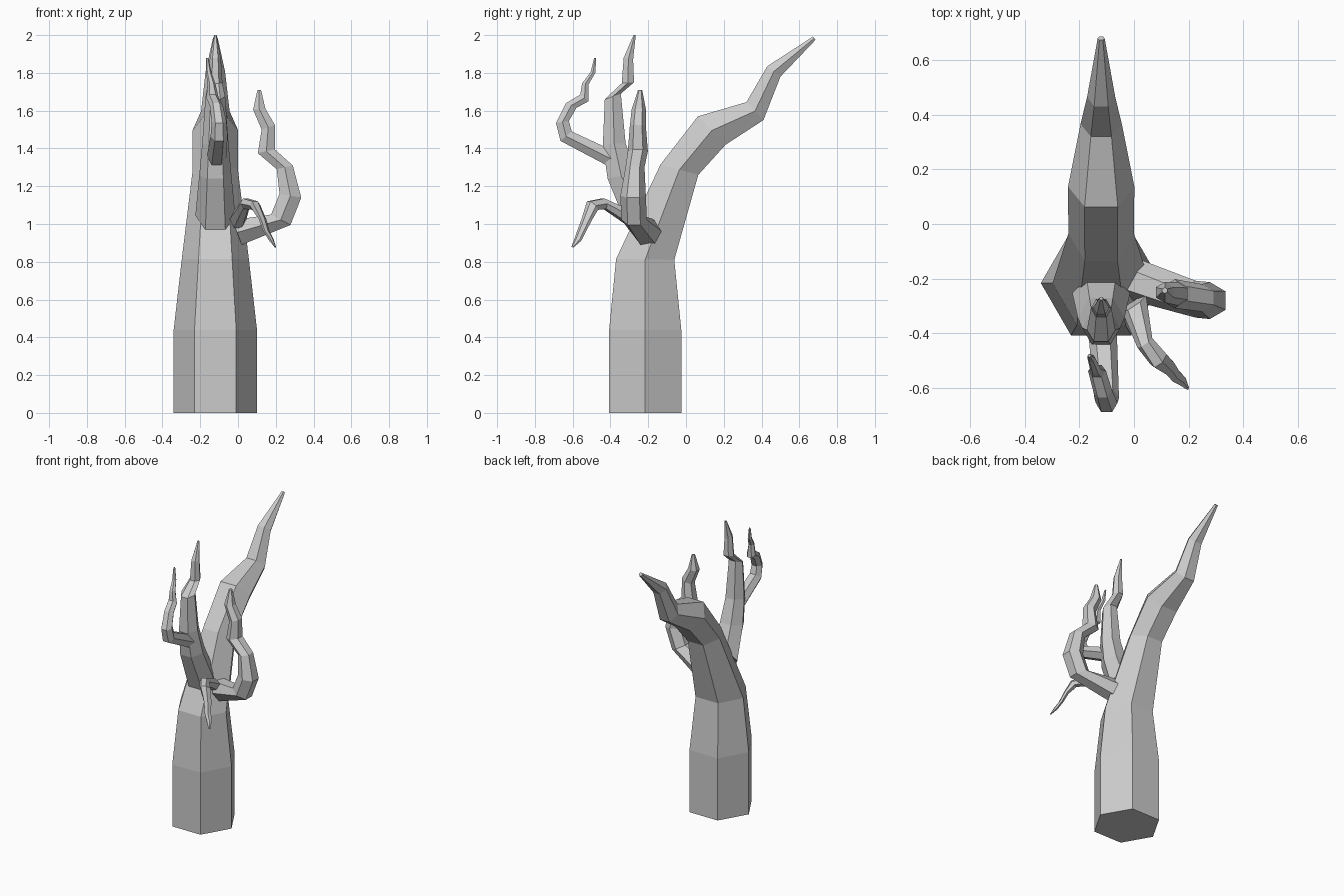
import bpy, bmesh, math
from mathutils import Vector


def limb(name, rings, plane="yz", side=(1, 0, 0)):
    """Six-sided limb. Each ring: (depth, p1, z1, p2, z2), giving the middles
    of two opposite hexagon edges in the side (yz) or front (xz) plane."""
    bm = bmesh.new()
    side = Vector(side).normalized()
    loops = []
    for d, p1, z1, p2, z2 in rings:
        if plane == "yz":
            a, b = Vector((d, p1, z1)), Vector((d, p2, z2))
        else:
            a, b = Vector((p1, d, z1)), Vector((p2, d, z2))
        v = (a - b) / 2 / math.sin(math.pi / 3)
        u = side * v.length
        loops.append([bm.verts.new((a + b) / 2
                                   + u * math.cos(i * math.pi / 3)
                                   + v * math.sin(i * math.pi / 3))
                      for i in range(6)])
    for lo, hi in zip(loops, loops[1:]):
        for i in range(6):
            j = (i + 1) % 6
            bm.faces.new((lo[i], lo[j], hi[j], hi[i]))
    bm.faces.new(loops[0])
    bm.faces.new(loops[-1])
    bmesh.ops.recalc_face_normals(bm, faces=bm.faces)
    mesh = bpy.data.meshes.new(name)
    bm.to_mesh(mesh)
    bm.free()
    obj = bpy.data.objects.new(name, mesh)
    bpy.context.collection.objects.link(obj)


# Trunk, bending backwards into the main bough
X = -0.12
limb("trunk", [
    (X, -0.407, 0.0, -0.025, 0.0),
    (X, -0.407, 0.44, -0.025, 0.44),
    (X, -0.37, 0.815, -0.062, 0.81),
    (X, -0.135, 1.315, 0.065, 1.26),
    (X, 0.063, 1.57, 0.21, 1.42),
    (X, 0.32, 1.645, 0.41, 1.55),
    (X, 0.43, 1.835, 0.50, 1.78),
    (X, 0.672, 1.992, 0.686, 1.975),
])

# Upright branch at the front
limb("upright_branch", [
    (X, -0.305, 0.97, -0.20, 1.12),
    (X, -0.415, 1.24, -0.27, 1.27),
    (X, -0.44, 1.42, -0.32, 1.43),
    (X, -0.43, 1.66, -0.345, 1.69),
    (X, -0.34, 1.745, -0.275, 1.75),
    (X, -0.33, 1.88, -0.28, 1.87),
    (X, -0.278, 2.0, -0.266, 2.0),
])

# Curled branch growing from the upright one
limb("front_branch", [
    (-0.115, -0.40, 1.30, -0.39, 1.39),
    (-0.10, -0.665, 1.44, -0.605, 1.49),
    (-0.10, -0.688, 1.535, -0.62, 1.545),
    (-0.115, -0.635, 1.64, -0.58, 1.615),
    (-0.135, -0.56, 1.685, -0.515, 1.65),
    (-0.14, -0.55, 1.745, -0.515, 1.74),
    (-0.155, -0.505, 1.805, -0.48, 1.80),
    (-0.163, -0.486, 1.88, -0.475, 1.88),
])

# Curled branch on the right
limb("right_branch", [
    (-0.20, 0.02, 0.89, -0.03, 1.02),
    (-0.275, 0.278, 0.995, 0.175, 1.05),
    (-0.28, 0.335, 1.14, 0.22, 1.16),
    (-0.27, 0.29, 1.31, 0.205, 1.29),
    (-0.255, 0.195, 1.395, 0.105, 1.375),
    (-0.255, 0.195, 1.525, 0.125, 1.50),
    (-0.25, 0.145, 1.61, 0.08, 1.605),
    (-0.243, 0.122, 1.71, 0.103, 1.71),
], plane="xz", side=(0, 1, 0))

# Small drooping twig
limb("drooping_twig", [
    (0.0, -0.30, 1.07, -0.28, 0.98),
    (0.04, -0.44, 1.135, -0.43, 1.08),
    (0.09, -0.515, 1.12, -0.475, 1.075),
    (0.13, -0.545, 1.03, -0.505, 1.02),
    (0.15, -0.57, 0.965, -0.535, 0.96),
    (0.175, -0.585, 0.925, -0.56, 0.91),
    (0.197, -0.605, 0.88, -0.597, 0.876),
], side=(0.83, 0.55, 0))
